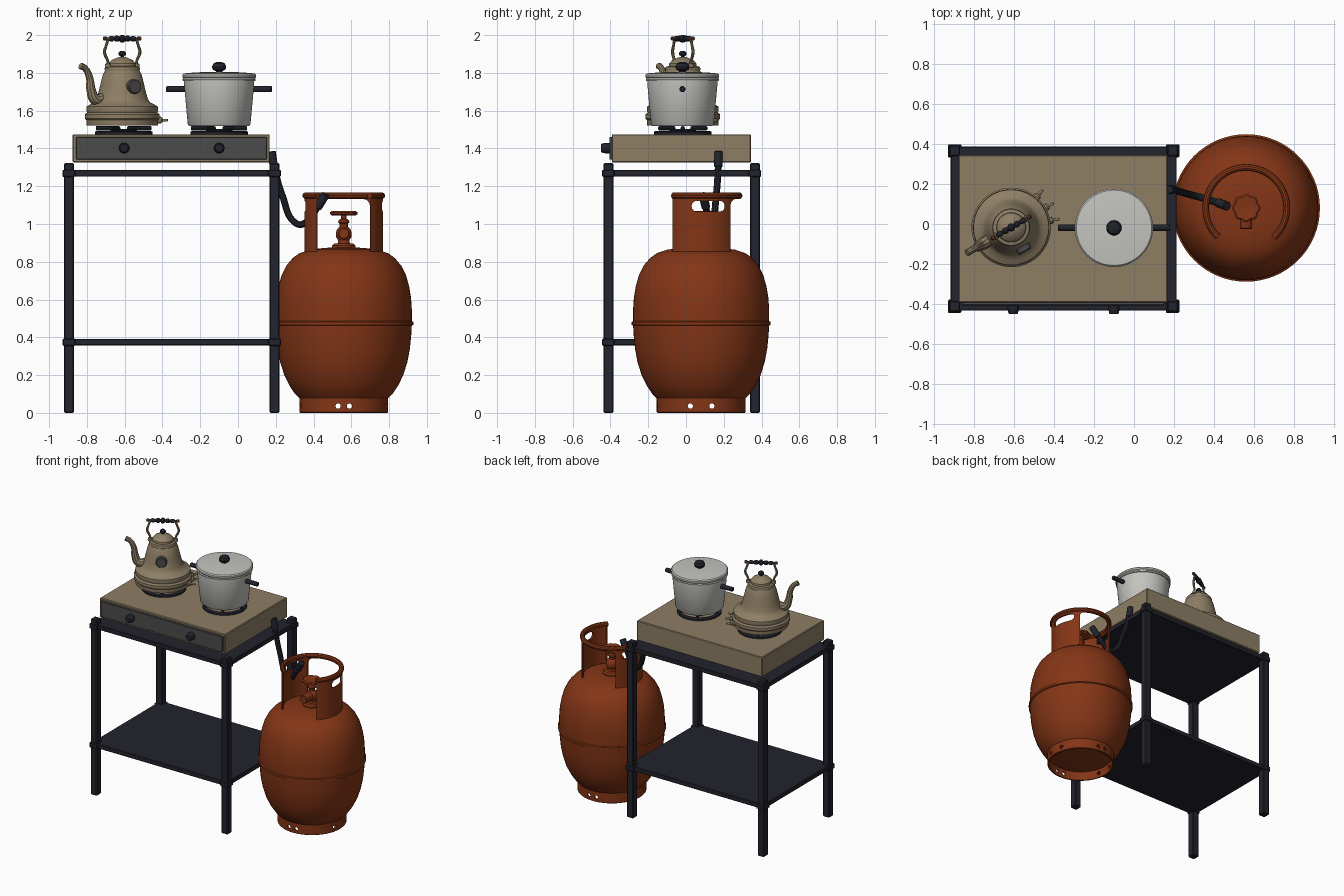
import bpy, bmesh, math
from math import sin, cos, pi, radians
from mathutils import Vector, Matrix

if "Cube" in bpy.data.objects:
    bpy.data.objects.remove(bpy.data.objects["Cube"])


def material(name, rgb):
    m = bpy.data.materials.new(name)
    m.diffuse_color = (*rgb, 1)
    m.use_nodes = True
    m.node_tree.nodes["Principled BSDF"].inputs["Base Color"].default_value = m.diffuse_color
    return m


BLACK = material("black_metal", (0.016, 0.017, 0.026))
TAN = material("tan_enamel", (0.27, 0.21, 0.13))
GREY = material("dark_grey", (0.07, 0.07, 0.07))
WHITE = material("pot_white", (0.55, 0.55, 0.52))
ORANGE = material("tank_orange", (0.23, 0.036, 0.008))
BROWN = material("brown_wood", (0.10, 0.03, 0.012))


def finish(name, bm, mat):
    bmesh.ops.recalc_face_normals(bm, faces=bm.faces)
    me = bpy.data.meshes.new(name)
    bm.to_mesh(me)
    bm.free()
    ob = bpy.data.objects.new(name, me)
    bpy.context.collection.objects.link(ob)
    if mat:
        me.materials.append(mat)
    return ob


def box(name, lo, hi, mat, bevel=0.0, seg=1):
    bm = bmesh.new()
    lo, hi = Vector(lo), Vector(hi)
    bmesh.ops.create_cube(bm, size=1, matrix=Matrix.Translation((lo + hi) / 2) @ Matrix.Diagonal((*(hi - lo), 1)))
    if bevel:
        bmesh.ops.bevel(bm, geom=bm.edges[:], offset=bevel, segments=seg, profile=0.5, affect='EDGES')
    return finish(name, bm, mat)


def lathe(name, profile, origin, mat, axis=(0, 0, 1), n=48):
    """Spin (radius, height) points around an axis through origin."""
    bm = bmesh.new()
    rot = Vector(axis).to_track_quat('Z', 'Y').to_matrix()
    o = Vector(origin)
    rings = []
    for r, h in profile:
        count = 1 if r == 0 else n
        rings.append([bm.verts.new(o + rot @ Vector((r * cos(2 * pi * i / n), r * sin(2 * pi * i / n), h)))
                      for i in range(count)])
    for a, b in zip(rings, rings[1:]):
        for i in range(n):
            j = (i + 1) % n
            face = [a[i % len(a)], a[j % len(a)], b[j % len(b)], b[i % len(b)]]
            bm.faces.new(list(dict.fromkeys(face)))
    return finish(name, bm, mat)


def rod(name, a, b, r, mat, n=20, chamfer=0.004):
    a, b = Vector(a), Vector(b)
    L, c = (b - a).length, chamfer
    return lathe(name, [(0, 0), (r - c, 0), (r, c), (r, L - c), (r - c, L), (0, L)], a, mat, b - a, n)


def tube(name, points, r, mat, taper=None, smooth=True):
    cu = bpy.data.curves.new(name, 'CURVE')
    cu.dimensions, cu.bevel_depth, cu.bevel_resolution = '3D', r, 3
    cu.use_fill_caps, cu.resolution_u = True, 8
    sp = cu.splines.new('BEZIER')
    sp.bezier_points.add(len(points) - 1)
    for i, (bp, p) in enumerate(zip(sp.bezier_points, points)):
        bp.co = p
        bp.handle_left_type = bp.handle_right_type = 'AUTO'
        bp.radius = taper[i] if taper else 1
    cu.materials.append(mat)
    ob = bpy.data.objects.new(name, cu)
    bpy.context.collection.objects.link(ob)
    bpy.ops.object.select_all(action='DESELECT')
    ob.select_set(True)
    bpy.context.view_layer.objects.active = ob
    bpy.ops.object.convert(target='MESH')
    return ob


def cut(ob, cutters):
    bpy.context.view_layer.objects.active = ob
    for c in cutters:
        c.hide_render = True
        m = ob.modifiers.new("cut", 'BOOLEAN')
        m.operation, m.solver, m.object = 'DIFFERENCE', 'EXACT', c
        bpy.ops.object.modifier_apply(modifier=m.name)
        bpy.data.objects.remove(c)


# Stand: four legs with joint collars, two shelves
for sx, x in (("left", -0.895), ("right", 0.193)):
    for sy, y in (("front", -0.411), ("back", 0.365)):
        box(f"{sy}_{sx}_leg", (x - .027, y - .027, 0), (x + .027, y + .027, 1.322), BLACK, .006)
        for lv, z in (("lower", .374), ("upper", 1.268)):
            box(f"{sy}_{sx}_{lv}_collar", (x - .034, y - .033, z - .019), (x + .034, y + .033, z + .019), BLACK, .005)
for lv, z in (("lower", .358), ("upper", 1.252)):
    box(f"{lv}_shelf", (-.915, -.431, z), (.213, .386, z + .034), BLACK, .003)

# Stove body, front panel and knobs
box("stove_body", (-.875, -.393, 1.325), (.168, .345, 1.475), TAN, .005)
box("stove_panel", (-.858, -.406, 1.342), (.153, -.39, 1.46), GREY, .003)
for side, x in (("left", -.603), ("right", -.10)):
    lathe(f"{side}_knob", [(0, 0), (.028, 0), (.028, .02), (.024, .04), (.02, .045), (0, .045)],
          (x, -.405, 1.402), BLACK, (0, -1, 0), 24)

# Burners with pan supports
KX, KY, PX, PY = -.613, -.017, -.10, -.019
for side, x in (("left", KX + .008), ("right", PX)):
    lathe(f"{side}_burner_ring", [(.152, 1.474), (.152, 1.488), (.146, 1.492), (.13, 1.492), (.126, 1.474)],
          (x, KY, 0), BLACK)
    lathe(f"{side}_burner_head", [(0, 1.474), (.07, 1.474), (.07, 1.495), (.055, 1.503), (0, 1.503)],
          (x, KY, 0), BLACK, n=32)
    for k in range(6):
        d = Vector((cos(k * pi / 3), sin(k * pi / 3), 0))
        c = Vector((x, KY, 1.507))
        rod(f"{side}_pan_support_{k}", c + d * .05, c + d * .148, .012, BLACK, 8)

# Cooking pot, lid, knob, side handles
lathe("pot_body", [(0, 1.518), (.158, 1.518), (.166, 1.528), (.186, 1.745), (.186, 1.77), (0, 1.77)],
      (PX, PY, 0), WHITE, n=64)
lathe("pot_rim", [(.18, 1.756), (.192, 1.758), (.194, 1.766), (.19, 1.772), (.18, 1.772)], (PX, PY, 0), WHITE, n=64)
lathe("pot_lid", [(0, 1.77), (.19, 1.772), (.195, 1.778), (.195, 1.79), (.188, 1.797), (.12, 1.803), (0, 1.806)],
      (PX, PY, 0), WHITE, n=64)
lathe("pot_lid_knob", [(.016, 1.80), (.018, 1.81), (.034, 1.818), (.038, 1.832), (.03, 1.85), (.015, 1.857), (0, 1.859)],
      (PX, PY, 0), BLACK, n=24)
for side, s in (("left", -1), ("right", 1)):
    rod(f"pot_{side}_handle", (PX + s * .175, PY, 1.714), (PX + s * .28, PY, 1.714), .016, BLACK)

# Kettle body, lid and finial
lathe("kettle_body", [(0, 1.522), (.188, 1.522), (.19, 1.53), (.19, 1.55), (.198, 1.558), (.198, 1.58), (.186, 1.59),
                      (.19, 1.602), (.188, 1.622), (.168, 1.634), (.146, 1.645), (.135, 1.665), (.125, 1.70),
                      (.113, 1.75), (.103, 1.79), (.092, 1.812), (.094, 1.822), (.09, 1.832), (.074, 1.836),
                      (.072, 1.85), (.055, 1.868), (.028, 1.88), (.012, 1.884), (0, 1.885)], (KX, KY, 0), TAN, n=64)
lathe("kettle_lid_knob", [(.01, 1.88), (.01, 1.888), (.02, 1.896), (.02, 1.906), (.012, 1.915), (0, 1.917)],
      (KX, KY, 0), BLACK, n=20)


def kp(r, z, angle=210):
    """Point around the kettle axis."""
    a = radians(angle)
    return Vector((KX + r * cos(a), KY + r * sin(a), z))


# Kettle spout, bail handle with turned beads
tube("kettle_spout", [kp(.115, 1.665), kp(.165, 1.66), kp(.19, 1.71), kp(.20, 1.775), kp(.225, 1.822), kp(.255, 1.838)],
     .03, TAN, [1, 1, .85, .65, .55, .6])
for side, s in (("front", 1), ("back", -1)):
    tube(f"kettle_{side}_bail", [kp(s * .085, 1.825), kp(s * .088, 1.86), kp(s * .108, 1.91), kp(s * .098, 1.945),
                                 kp(s * .084, 1.985)], .008, TAN, [1.4, .9, 1.1, .9, 1])
    lathe(f"kettle_{side}_bail_foot", [(0, -.014), (.014, -.01), (.016, 0), (.014, .01), (0, .014)],
          kp(s * .088, 1.838), TAN, n=16)
    lathe(f"kettle_{side}_bail_tip", [(0, -.012), (.011, -.008), (.011, .008), (0, .012)],
          kp(s * .103, 1.982), BROWN, kp(1, 0) - kp(0, 0), 16)
grip = [(0, -.09)]
for k in range(5):
    c, r = -.066 + .033 * k, (.014, .016, .02, .016, .014)[k]
    grip += [(.009, c - .0165), (r, c - .007), (r, c + .007), (.009, c + .0165)]
lathe("kettle_grip", grip + [(0, .09)], kp(0, 1.981), BLACK, kp(1, 0) - kp(0, 0), 20)

# Kettle gauge on the side, small pegs at the back
out = kp(1, 0, 300) - kp(0, 0, 300)
lathe("kettle_gauge", [(0, 0), (.038, 0), (.038, .026), (.033, .032), (0, .032)], kp(.108, 1.727, 300), GREY, out, 32)
for k, a in enumerate((10, 30, 50)):
    rod(f"kettle_peg_{k}", kp(.18, 1.55, a), kp(.245, 1.55, a), .007, TAN, 12, .002)
    lathe(f"kettle_peg_boss_{k}", [(0, 0), (.018, 0), (.018, .022), (.012, .03), (0, .03)],
          kp(.185, 1.55, a), TAN, kp(1, 0, a) - kp(0, 0, a), 16)

# Gas tank body
TX, TY = .56, .08
T = (TX, TY, 0)
lathe("tank_body", [(0, .06), (.15, .06), (.225, .068), (.258, .10), (.288, .145), (.315, .20), (.337, .27), (.35, .34),
                    (.357, .41), (.36, .462), (.368, .466), (.368, .482), (.36, .486), (.36, .55), (.356, .61),
                    (.346, .67), (.329, .73), (.304, .78), (.27, .82), (.235, .845), (.18, .864), (.1, .874),
                    (0, .876)], T, ORANGE, n=64)

# Tank foot ring with paired vent holes
foot = lathe("tank_foot_ring", [(.235, .085), (.235, .004), (.231, 0), (.222, 0), (.222, .085), (.235, .085)],
             T, ORANGE, n=64)
bmesh_fix = bmesh.new()
bmesh_fix.from_mesh(foot.data)
bmesh.ops.remove_doubles(bmesh_fix, verts=bmesh_fix.verts, dist=1e-5)
bmesh_fix.to_mesh(foot.data)
bmesh_fix.free()
holes = []
for o in (-.03, .03):
    holes.append(rod("hole_cutter", (TX + o, TY - .4, .036), (TX + o, TY + .4, .036), .014, None, 16))
    holes.append(rod("hole_cutter", (TX - .4, TY + o * 1.9, .036), (TX + .4, TY + o * 1.9, .036), .014, None, 16))
cut(foot, holes)

# Tank collar: open front, arched rear window, hand slots in both sides
collar = lathe("tank_collar", [(.208, .82), (.208, 1.155), (.195, 1.155), (.195, .82), (.208, .82)], T, ORANGE, n=64)
bm = bmesh.new()
bm.from_mesh(collar.data)
bmesh.ops.remove_doubles(bm, verts=bm.verts, dist=1e-5)
bm.to_mesh(collar.data)
bm.free()
cut(collar, [
    box("front_cutter", (TX - .142, TY - .4, .7), (TX + .142, TY - .02, 1.3), None),
    box("rear_cutter", (TX - .138, TY + .02, .7), (TX + .138, TY + .4, 1.132), None, .035, 4),
    box("slot_cutter", (TX - .4, TY - .05, 1.066), (TX + .4, TY + .125, 1.122), None, .026, 4)])
tube("tank_collar_rim", [(TX + .202 * cos(radians(a)), TY + .202 * sin(radians(a)), 1.15)
                         for a in range(-47, 228, 13)], .017, ORANGE)

# Tank valve: neck, bulb, handwheel, outlet
lathe("tank_valve", [(.062, .86), (.062, .886), (.052, .896), (.032, .898), (.03, .915), (.04, .93), (.042, .955),
                     (.034, .975), (.022, .985), (.022, 1.0), (.03, 1.008), (.028, 1.02), (.014, 1.028),
                     (.014, 1.045), (0, 1.045)], T, ORANGE, n=28)
wheel = [(0, 1.044), (.06, 1.046), (.068, 1.052), (.068, 1.062), (.06, 1.068), (.03, 1.064), (0, 1.064)]
hw = lathe("tank_handwheel", wheel, T, ORANGE, n=48)
for v in hw.data.vertices:  # scalloped grip edge
    dx, dy = v.co.x - TX, v.co.y - TY
    if math.hypot(dx, dy) > .05:
        f = 1 + .06 * cos(8 * math.atan2(dy, dx))
        v.co.x, v.co.y = TX + dx * f, TY + dy * f
rod("tank_valve_outlet", (TX, TY, .95), (TX, TY - .105, .95), .03, ORANGE, 20)

# Gas hose from stove to tank
tube("gas_hose", [(.18, .172, 1.375), (.195, .17, 1.29), (.235, .16, 1.15), (.305, .14, 1.005), (.345, .13, 1.0),
                  (.40, .112, 1.06), (.46, .09, 1.15)], .018, BLACK)
rod("hose_stove_fitting", (.178, .172, 1.385), (.19, .171, 1.30), .022, BLACK, 16)
rod("hose_tank_fitting", (.42, .106, 1.085), (.465, .089, 1.158), .023, BLACK, 16)

# Smooth curved parts, keep edges sharp
bpy.ops.object.select_all(action='DESELECT')
for ob in bpy.context.scene.objects:
    ob.select_set(True)
    bpy.context.view_layer.objects.active = ob
bpy.ops.object.shade_smooth_by_angle(angle=radians(35))
